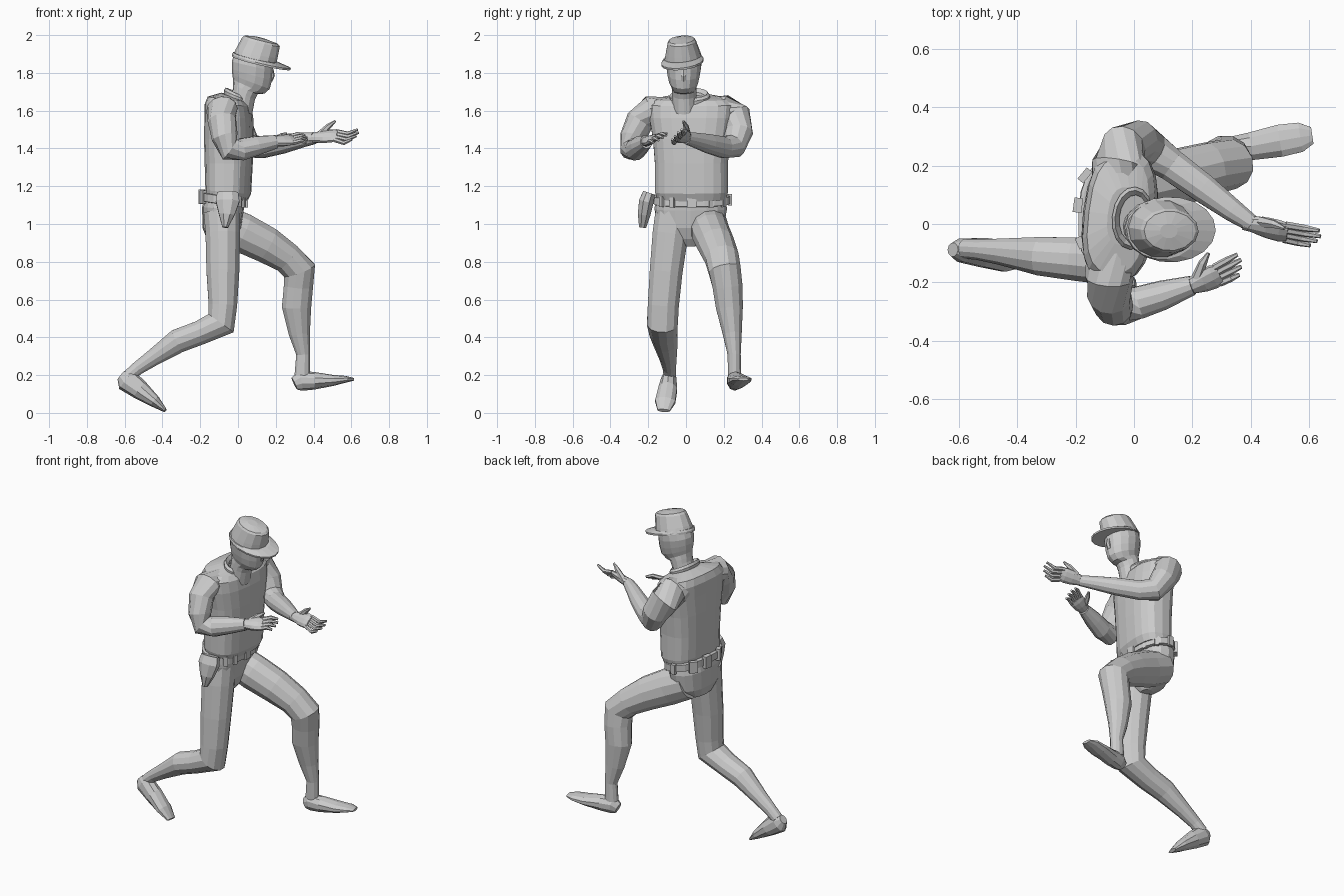
import bpy, bmesh, math
from mathutils import Vector, Matrix

Y = Vector((0, 1, 0))


def finish(bm, name):
    bmesh.ops.recalc_face_normals(bm, faces=bm.faces)
    me = bpy.data.meshes.new(name)
    bm.to_mesh(me)
    bm.free()
    ob = bpy.data.objects.new(name, me)
    bpy.context.collection.objects.link(ob)
    return ob


def spow(v, p):
    return math.copysign(abs(v) ** p, v)


def skin(bm, rings, caps=True):
    """Join rings of points with quads."""
    vs = [[bm.verts.new(p) for p in r] for r in rings]
    n = len(vs[0])
    for a, b in zip(vs, vs[1:]):
        for i in range(n):
            j = (i + 1) % n
            bm.faces.new((a[i], a[j], b[j], b[i]))
    if caps:
        bm.faces.new(vs[0])
        bm.faces.new(vs[-1])


def tube(bm, pts, side=Y, n=12):
    """Sweep ellipses along a path; pts = (x, y, z, half width, half height)."""
    ps = [Vector(p[:3]) for p in pts]
    rings = []
    for i, p in enumerate(pts):
        t = Vector((0, 0, 0))
        if i > 0:
            t += (ps[i] - ps[i - 1]).normalized()
        if i < len(ps) - 1:
            t += (ps[i + 1] - ps[i]).normalized()
        t.normalize()
        up = t.cross(Vector(side)).normalized()
        sd = up.cross(t)
        rings.append([ps[i] + sd * p[3] * math.cos(a) + up * p[4] * math.sin(a)
                      for a in (2 * math.pi * (k + .5) / n for k in range(n))])
    skin(bm, rings)


def profile(name, secs, cy, n=16, power=1.0, yaw=0, roll=0, caps=True):
    """Loft from a side profile; secs = (front x, front z, back x, back z, half width)."""
    bm = bmesh.new()
    rings = []
    for xf, zf, xb, zb, w in secs:
        c = Vector(((xf + xb) / 2, cy, (zf + zb) / 2))
        d = Vector(((xf - xb) / 2, 0, (zf - zb) / 2))
        rings.append([c + d * spow(math.cos(a), power) + Y * w * spow(math.sin(a), power)
                      for a in (2 * math.pi * k / n for k in range(n))])
    skin(bm, rings, caps)
    T = Matrix.Translation(((secs[0][0] + secs[0][2]) / 2, cy, secs[0][1]))
    bm.transform(T @ Matrix.Rotation(math.radians(yaw), 4, 'Z')
                 @ Matrix.Rotation(math.radians(roll), 4, 'X') @ T.inverted())
    return finish(bm, name)


def limb(name, pts, side=Y, n=12):
    bm = bmesh.new()
    tube(bm, pts, side, n)
    return finish(bm, name)


def hand(name, wrist, knuckle, tip, side, thumb, drop):
    """Flat palm, four bent fingers and a thumb; side points to the thumb."""
    w, k, t, s = Vector(wrist), Vector(knuckle), Vector(tip), Vector(side).normalized()
    bm = bmesh.new()
    tube(bm, [(*w.lerp(k, -.25), .03, .027), (*w, .031, .026), (*w.lerp(k, .45), .043, .025),
              (*w.lerp(k, .85), .046, .021), (*w.lerp(k, 1.1), .04, .014)], s, 10)
    for i, f in enumerate((1, 1.06, .98, .8)):
        o = s * (.033 - .022 * i)
        a, b = k + o, k + o * 1.15 + (t - k) * f
        mid = a.lerp(b, .55) - Vector((0, 0, drop))
        tube(bm, [(*a, .013, .013), (*mid, .012, .012), (*b, .007, .007)], s, 6)
    th = Vector(thumb)
    base = w.lerp(k, .25) + s * .02
    tube(bm, [(*base, .02, .02), (*(base.lerp(th, .55) + s * .006), .015, .015), (*th, .006, .006)], (0, .3, 1), 6)
    return finish(bm, name)


# Shirt, collar and hips
profile("shirt", [(.045, 1.12, -.165, 1.145, .185), (.065, 1.16, -.168, 1.18, .195),
                  (.074, 1.32, -.172, 1.32, .195), (.078, 1.45, -.175, 1.45, .205),
                  (.075, 1.56, -.172, 1.56, .225), (.065, 1.625, -.17, 1.635, .23),
                  (.045, 1.65, -.155, 1.675, .20), (.035, 1.655, -.09, 1.695, .10)],
        .03, n=20, power=.75, yaw=-7)
profile("collar", [(.06, 1.625, -.075, 1.665, .105), (.066, 1.65, -.075, 1.708, .108),
                   (.058, 1.665, -.065, 1.722, .096), (.05, 1.65, -.05, 1.70, .08),
                   (.05, 1.60, -.05, 1.65, .08)], .02, n=16, yaw=-5, caps=False)
profile("hips", [(-.04, .88, -.11, .89, .03), (-.01, .92, -.165, .92, .11), (.015, .98, -.188, .98, .175),
                 (.03, 1.07, -.19, 1.09, .192), (.035, 1.12, -.175, 1.15, .185)],
        .025, n=16, power=.85)

# Belt with loops, buckle and rear pouches
profile("belt", [(.035, 1.09, -.185, 1.12, .193), (.043, 1.092, -.19, 1.122, .203),
                 (.043, 1.13, -.19, 1.165, .203), (.035, 1.132, -.18, 1.167, .19)],
        .03, n=20, power=.85, yaw=-4)
for i, (a, sx, sy, sz) in enumerate([(0, .018, .05, .05), (28, .016, .025, .055), (-28, .016, .025, .055),
                                     (55, .016, .025, .055), (-50, .016, .025, .055), (90, .02, .03, .06),
                                     (140, .025, .05, .07), (172, .03, .05, .075), (205, .025, .04, .07)]):
    r = math.radians(a)
    c, s = math.cos(r), math.sin(r)
    bm = bmesh.new()
    bmesh.ops.create_cube(bm, size=1, matrix=Matrix.Translation(
        (-.075 + .118 * spow(c, .9), .03 + .203 * spow(s, .9), 1.128 - .016 * c)) @
        Matrix.Rotation(r, 4, 'Z') @ Matrix.Diagonal((sx, sy, sz, 1)))
    finish(bm, "buckle" if i == 0 else f"belt_pouch_{i}")

# Holster on the right hip
limb("holster", [(-.055, -.195, 1.165, .035, .06), (-.055, -.21, 1.12, .042, .068),
                 (-.06, -.222, 1.05, .036, .045), (-.068, -.23, .982, .02, .016)], n=8)

# Head with nose
profile("head", [(.075, 1.58, -.05, 1.63, .066), (.09, 1.66, -.028, 1.71, .066),
                 (.105, 1.688, -.026, 1.735, .066), (.14, 1.69, -.026, 1.765, .066),
                 (.168, 1.715, -.03, 1.79, .078), (.18, 1.76, -.033, 1.82, .087),
                 (.185, 1.81, -.033, 1.86, .094), (.19, 1.86, -.02, 1.90, .092)], -.008, n=14, yaw=-3)
limb("nose", [(.178, -.012, 1.82, .01, .01), (.181, -.013, 1.785, .016, .014), (.172, -.014, 1.758, .014, .01)], n=6)

# Cap: crown and brim
profile("cap_crown", [(.20, 1.835, -.025, 1.895, .104), (.21, 1.88, -.012, 1.925, .094),
                      (.222, 1.94, .022, 1.988, .076), (.212, 1.953, .035, 1.998, .068),
                      (.15, 1.978, .09, 1.994, .025)], -.012, n=14, yaw=-3, roll=4)
profile("cap_brim", [(.278, 1.815, -.032, 1.888, .112), (.28, 1.825, -.032, 1.9, .113),
                     (.22, 1.852, -.025, 1.91, .102)], -.014, n=18, yaw=-3, roll=6)

# Right arm and hand
limb("right_arm", [(-.08, -.10, 1.605, .085, .07), (-.085, -.185, 1.605, .084, .075), (-.085, -.245, 1.545, .079, .072),
                   (-.07, -.28, 1.46, .073, .067), (-.045, -.285, 1.395, .063, .066), (.02, -.268, 1.395, .057, .06),
                   (.10, -.243, 1.415, .051, .052), (.20, -.21, 1.435, .034, .036)], (1, -1, 0))
hand("right_hand", (.20, -.21, 1.437), (.285, -.175, 1.447), (.365, -.135, 1.45),
     (-.3, .8, .5), (.255, -.10, 1.48), -.01)

# Left arm and hand
limb("left_arm", [(-.06, .12, 1.595, .085, .075), (-.055, .205, 1.605, .09, .078), (-.035, .265, 1.565, .088, .078),
                  (.015, .278, 1.485, .079, .075), (.06, .25, 1.412, .067, .068), (.13, .20, 1.405, .057, .058),
                  (.24, .12, 1.425, .051, .052), (.34, .045, 1.445, .04, .04), (.405, 0, 1.455, .03, .032)], (1, 1, 0))
hand("left_hand", (.405, 0, 1.457), (.515, -.028, 1.468), (.63, -.05, 1.475),
     (.1, .7, .65), (.515, -.015, 1.545), .018)

# Legs
limb("right_leg", [(-.085, -.065, 1.06, .10, .10), (-.08, -.082, .95, .098, .095), (-.08, -.105, .75, .09, .09),
                   (-.08, -.12, .57, .085, .078), (-.09, -.125, .475, .084, .085), (-.20, -.12, .425, .076, .066),
                   (-.32, -.11, .38, .068, .066), (-.45, -.095, .292, .047, .046), (-.53, -.088, .237, .036, .037),
                   (-.58, -.085, .195, .034, .034)])
limb("left_leg", [(-.10, .115, 1.01, .10, .10), (.02, .13, .955, .102, .108), (.15, .16, .89, .099, .10),
                  (.26, .19, .82, .092, .085), (.325, .205, .755, .088, .09), (.32, .22, .67, .082, .08),
                  (.31, .23, .56, .074, .08), (.325, .245, .42, .052, .058), (.345, .255, .31, .036, .038),
                  (.34, .257, .20, .036, .042)])

# Feet, heel to toe
limb("right_foot", [(-.62, -.088, .20, .024, .028), (-.59, -.09, .175, .042, .062), (-.52, -.097, .122, .052, .052),
                    (-.44, -.11, .06, .056, .032), (-.385, -.118, .012, .034, .01)], n=10)
limb("left_foot", [(.298, .253, .155, .028, .035), (.33, .257, .17, .042, .054), (.40, .266, .17, .05, .047),
                   (.50, .285, .172, .058, .03), (.57, .297, .178, .053, .018), (.61, .303, .178, .03, .008)], n=10)
